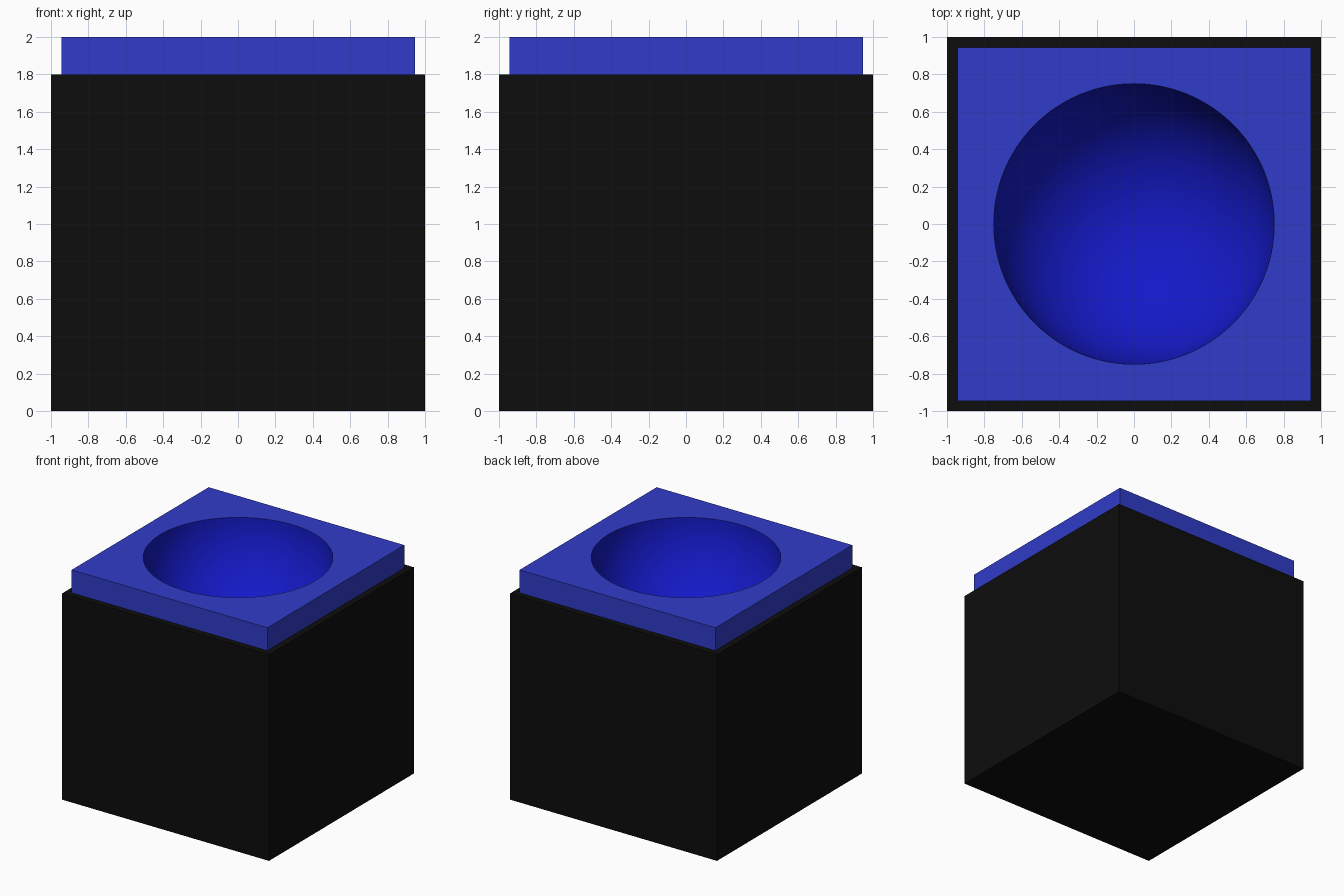
import bpy, bmesh
from math import sin, cos, pi

if "Cube" in bpy.data.objects:
    bpy.data.objects.remove(bpy.data.objects["Cube"])

SEG, RINGS, R, TOP, LEDGE = 96, 24, 0.75, 2.0, 1.8


def material(name, rgb):
    m = bpy.data.materials.new(name)
    m.diffuse_color = (*rgb, 1)
    m.use_nodes = True
    m.node_tree.nodes["Principled BSDF"].inputs["Base Color"].default_value = m.diffuse_color
    return m


def square(bm, h, z):
    return [bm.verts.new((x * h, y * h, z)) for x, y in ((-1, -1), (1, -1), (1, 1), (-1, 1))]


def circle(bm, r, z):
    return [bm.verts.new((r * cos(2 * pi * i / SEG), r * sin(2 * pi * i / SEG), z)) for i in range(SEG)]


def loft(bm, rings):
    for a, b in zip(rings, rings[1:]):
        n = len(a)
        for i in range(n):
            bm.faces.new((a[i], a[(i + 1) % n], b[(i + 1) % n], b[i]))


def finish(bm, name, mat, smooth=False):
    me = bpy.data.meshes.new(name)
    bm.to_mesh(me)
    bm.free()
    for p in me.polygons:
        p.use_smooth = smooth
    me.materials.append(mat)
    ob = bpy.data.objects.new(name, me)
    bpy.context.collection.objects.link(ob)


# Dark cube body with a narrow ledge around the top
bm = bmesh.new()
rings = [square(bm, 1, 0), square(bm, 1, LEDGE), square(bm, 0.945, LEDGE)]
loft(bm, rings)
bm.faces.new(rings[0][::-1])
finish(bm, "body", material("black", (0.004, 0.004, 0.004)))

# Blue top slab with a round opening
bm = bmesh.new()
low, high = square(bm, 0.945, LEDGE), square(bm, 0.945, TOP)
loft(bm, [low, high])
rim = circle(bm, R, TOP)
q = SEG // 4
for k in range(4):
    # each corner fans to its quarter of the rim, then joins the next corner
    start = (k * q + q * 2) % SEG
    for i in range(q):
        bm.faces.new((high[k], rim[(start + i + 1) % SEG], rim[(start + i) % SEG]))
    bm.faces.new((high[k], high[(k + 1) % 4], rim[(start + q) % SEG]))
bmesh.ops.recalc_face_normals(bm, faces=bm.faces)
if max(bm.faces, key=lambda f: f.calc_center_median().z).normal.z < 0:
    bmesh.ops.reverse_faces(bm, faces=bm.faces)
finish(bm, "top_slab", material("blue", (0.03, 0.045, 0.58)))

# Smooth hemispherical bowl sunk into the top
bm = bmesh.new()
arcs = [pi / 2 * j / RINGS for j in range(RINGS)]
rings = [circle(bm, R * cos(a), TOP - R * sin(a)) for a in arcs]
loft(bm, rings)
bottom = bm.verts.new((0, 0, TOP - R))
last = rings[-1]
for i in range(SEG):
    bm.faces.new((last[i], last[(i + 1) % SEG], bottom))
finish(bm, "bowl", material("deep_blue", (0.007, 0.01, 0.58)), smooth=True)
